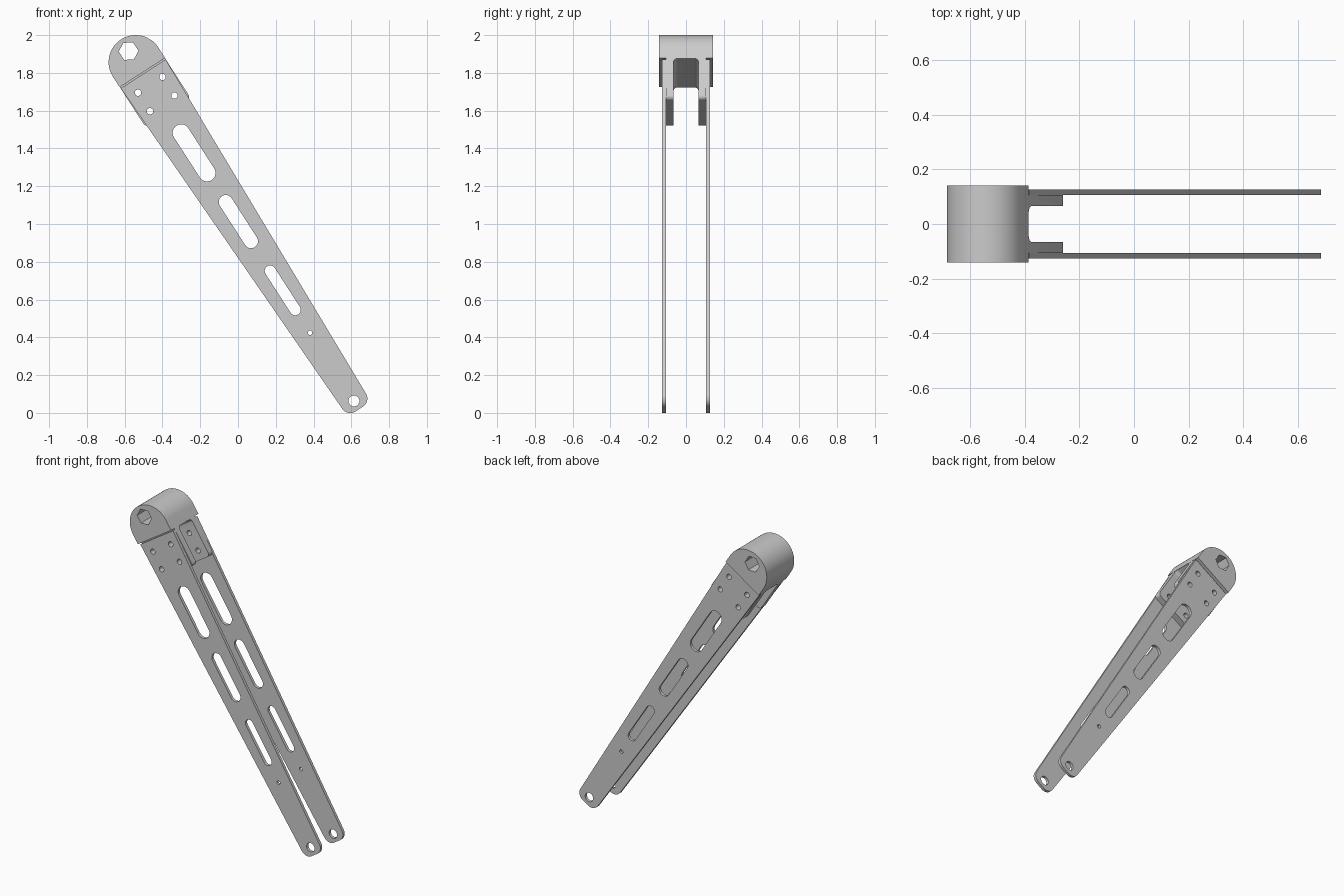
import bpy
import bmesh
from math import pi, cos, sin, tan
from mathutils import Vector, Matrix

cube = bpy.data.objects.get("Cube")
if cube:
    bpy.data.objects.remove(cube, do_unlink=True)

# Arm frame: origin at the head's arc centre, "along" runs down the arm
ORIGIN = Vector((-0.542, 0, 1.857))
ALONG = Vector((0.5417, 0, -0.8406)).normalized()
ACROSS = Vector((-ALONG.z, 0, ALONG.x))
DEPTH = Vector((0, 1, 0))
HEAD_R = 0.143
HEAD_END = 0.066

metal = bpy.data.materials.new("grey metal")
metal.use_nodes = True
grey = (0.6, 0.6, 0.6, 1)
metal.diffuse_color = grey
metal.node_tree.nodes["Principled BSDF"].inputs["Base Color"].default_value = grey


def frame(x, y, y_offset=0.0):
    m = Matrix((x, y, x.cross(y))).transposed().to_4x4()
    m.translation = ORIGIN + DEPTH * y_offset
    return m


def arc(cx, cy, r, start, end, n):
    return [(cx + r * cos(start + (end - start) * i / n),
             cy + r * sin(start + (end - start) * i / n)) for i in range(n + 1)]


def circle(cx, cy, r, n=24):
    return arc(cx, cy, r, 0, 2 * pi, n)[:-1]


def slot(t0, t1, r):
    return arc(t1, 0, r, -pi / 2, pi / 2, 14) + arc(t0, 0, r, pi / 2, 3 * pi / 2, 14)


def rounded(corners, n=8):
    """Polygon from (x, y, radius) corners."""
    pts = []
    for i, (x, y, r) in enumerate(corners):
        p = Vector((x, y))
        if r == 0:
            pts.append((x, y))
            continue
        a = (Vector(corners[i - 1][:2]) - p).normalized()
        b = (Vector(corners[(i + 1) % len(corners)][:2]) - p).normalized()
        half = a.angle(b) / 2
        centre = p + (a + b).normalized() * (r / sin(half))
        v0 = (p + a * (r / tan(half)) - centre).normalized()
        v1 = (p + b * (r / tan(half)) - centre).normalized()
        pts += [tuple(centre + v0.slerp(v1, k / n).normalized() * r)
                for k in range(n + 1)]
    return pts


def prism(name, loops, thickness, matrix):
    """Solid from an outline followed by hole outlines."""
    curve = bpy.data.curves.new(name, "CURVE")
    curve.dimensions = "2D"
    curve.fill_mode = "BOTH"
    curve.extrude = thickness / 2
    for loop in loops:
        s = curve.splines.new("POLY")
        s.points.add(len(loop) - 1)
        for point, (x, y) in zip(s.points, loop):
            point.co = (x, y, 0, 1)
        s.use_cyclic_u = True
    temp = bpy.data.objects.new(name + " outline", curve)
    bpy.context.collection.objects.link(temp)
    graph = bpy.context.evaluated_depsgraph_get()
    mesh = bpy.data.meshes.new_from_object(temp.evaluated_get(graph))
    bpy.data.objects.remove(temp, do_unlink=True)
    bpy.data.curves.remove(curve)
    bm = bmesh.new()
    bm.from_mesh(mesh)
    bmesh.ops.remove_doubles(bm, verts=bm.verts, dist=1e-5)
    bmesh.ops.recalc_face_normals(bm, faces=bm.faces)
    bm.to_mesh(mesh)
    bm.free()
    mesh.name = name
    mesh.materials.clear()
    mesh.materials.append(metal)
    obj = bpy.data.objects.new(name, mesh)
    obj.matrix_world = matrix
    bpy.context.collection.objects.link(obj)
    return obj


def smooth(obj):
    bpy.ops.object.select_all(action="DESELECT")
    obj.select_set(True)
    bpy.context.view_layer.objects.active = obj
    bpy.ops.object.shade_smooth_by_angle(angle=pi / 6)


screws = [circle(t, s, 0.017, 16) for t in (0.143, 0.26) for s in (-0.077, 0.077)]

# Rounded head with a hexagonal bore
head_outline = arc(0, 0, HEAD_R, pi / 2, 3 * pi / 2, 40)
head_outline += [(HEAD_END, -HEAD_R), (HEAD_END, HEAD_R)]
head = prism("head", [head_outline, circle(-0.069, 0, 0.052, 6)], 0.284,
             frame(ALONG, ACROSS))

# Fork block under the head, slotted between its two cheeks
fork_outline = rounded([(HEAD_END, -0.142, 0), (0.317, -0.142, 0.022),
                        (0.317, 0.142, 0.022), (HEAD_END, 0.142, 0)])
fork = prism("fork", [fork_outline] + screws, 0.214, frame(ALONG, ACROSS))
cutter = prism("fork slot cutter",
               [rounded([(0.068, -0.066, 0.022), (0.5, -0.066, 0),
                         (0.5, 0.066, 0), (0.068, 0.066, 0.022)])],
               0.5, frame(ALONG, DEPTH))
cutter.hide_render = True
cut = fork.modifiers.new("slot", "BOOLEAN")
cut.operation = "DIFFERENCE"
cut.solver = "EXACT"
cut.object = cutter
bpy.context.view_layer.objects.active = fork
bpy.ops.object.modifier_apply(modifier=cut.name)
bpy.data.objects.remove(cutter, do_unlink=True)

# Two tapered side plates with lightening slots and pin holes
plate_outline = rounded([(0.074, -0.141, 0), (2.185, -0.073, 0.05),
                         (2.185, 0.073, 0.05), (0.074, 0.141, 0)])
plate_holes = screws + [slot(0.445, 0.698, 0.045), slot(0.881, 1.128, 0.037),
                        slot(1.315, 1.56, 0.029), circle(1.704, 0, 0.012, 16),
                        circle(2.134, 0, 0.029)]
plates = [prism(name, [plate_outline] + plate_holes, 0.019,
                frame(ALONG, ACROSS, side * 0.1165))
          for name, side in (("front_plate", -1), ("back_plate", 1))]

for part in [head, fork] + plates:
    smooth(part)
